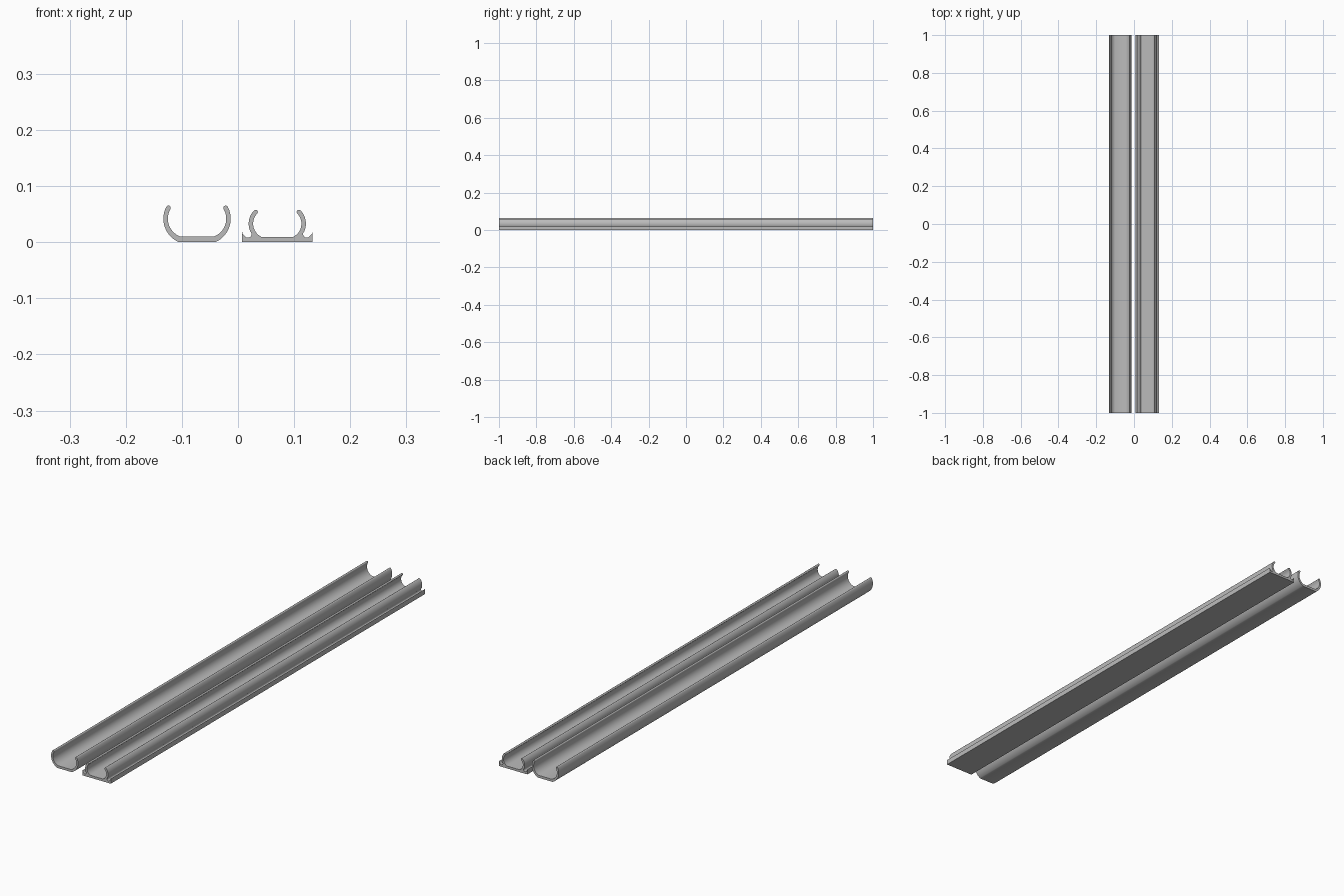
import bpy, bmesh, math
from mathutils import Vector

cube = bpy.data.objects.get("Cube")
if cube:
    bpy.data.objects.remove(cube, do_unlink=True)

LENGTH = 2.0

# Single grey finish
grey = bpy.data.materials.new("plain grey")
grey.use_nodes = True
grey.diffuse_color = (0.5, 0.5, 0.5, 1)
grey.node_tree.nodes["Principled BSDF"].inputs["Base Color"].default_value = (0.5, 0.5, 0.5, 1)


def arc(cx, cz, r, start, end, steps=20):
    """Points along a circular arc, angles in degrees."""
    angles = [math.radians(start + (end - start) * i / steps) for i in range(steps + 1)]
    return [Vector((cx + r * math.cos(a), cz + r * math.sin(a))) for a in angles]


def rounded_tip(a, b, steps=8):
    """Half circle from a to b, without its end points."""
    mid, d = (a + b) / 2, a - b
    start = math.degrees(math.atan2(d.y, d.x))
    return arc(mid.x, mid.y, d.length / 2, start, start + 180, steps)[1:-1]


def curled_arm(outer, inner):
    """Outside of the arm, rounded tip, then back down the inside."""
    return outer + rounded_tip(outer[-1], inner[0]) + inner


def extrude_profile(name, x, half):
    """Mirror a half cross-section and extrude it along y."""
    outline = half + [Vector((-p.x, p.y)) for p in reversed(half)]
    bm = bmesh.new()
    front = [bm.verts.new((x + p.x, -LENGTH / 2, p.y)) for p in outline]
    cap = bm.faces.new(front)
    new = bmesh.ops.extrude_face_region(bm, geom=[cap], use_keep_orig=True)["geom"]
    back = [v for v in new if isinstance(v, bmesh.types.BMVert)]
    bmesh.ops.translate(bm, verts=back, vec=(0, LENGTH, 0))
    bmesh.ops.recalc_face_normals(bm, faces=bm.faces)
    mesh = bpy.data.meshes.new(name)
    bm.to_mesh(mesh)
    bm.free()
    mesh.materials.append(grey)
    ob = bpy.data.objects.new(name, mesh)
    bpy.context.collection.objects.link(ob)
    bpy.ops.object.select_all(action="DESELECT")
    ob.select_set(True)
    bpy.context.view_layer.objects.active = ob
    bpy.ops.object.shade_smooth_by_angle(angle=math.radians(25))
    return ob


# Wide channel: flat floor with curled side walls
wide = curled_arm(arc(0.0145, 0.042, 0.0455, -67.4, 28),
                  arc(0.018, 0.042, 0.034, 30, -71.3))
extrude_profile("wide_channel", -0.073, wide)

# Base channel: slab with pointed edge lips, rounded grooves and curled arms
lip = [Vector(p) for p in ((0.063, 0), (0.063, 0.02), (0.0615, 0.015))]
groove = arc(0.0525, 0.0145, 0.0065, -40, -220, 12)
arm = curled_arm(arc(0.017, 0.033, 0.034, -24, 44),
                 arc(0.017, 0.033, 0.026, 44, -64.7))
extrude_profile("base_channel", 0.07, lip + groove + arm)
